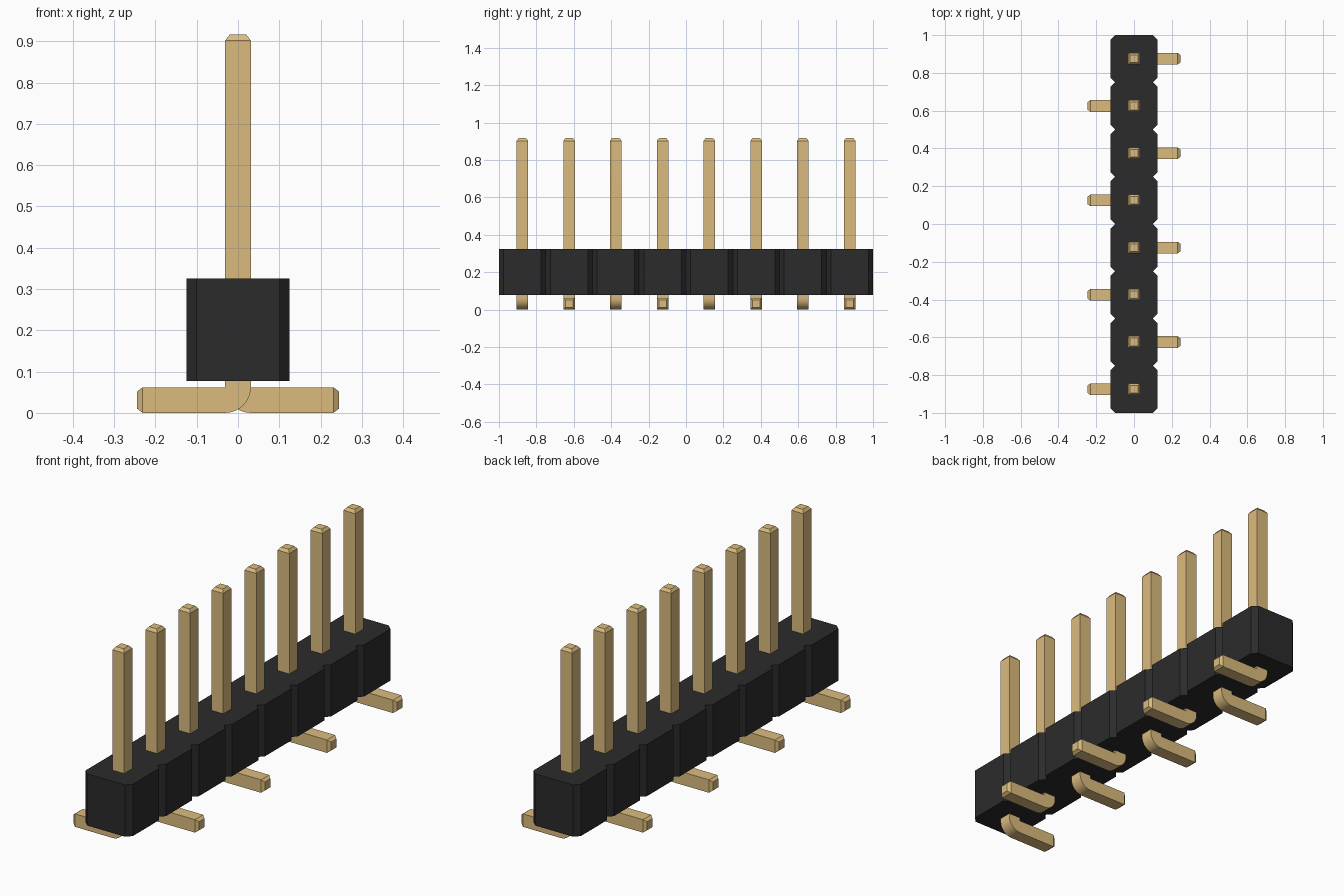
import bpy, bmesh, math
from mathutils import Vector

cube = bpy.data.objects.get("Cube")
if cube:
    bpy.data.objects.remove(cube, do_unlink=True)

PINS = 8
PITCH = 0.25
HALF = 0.125       # half width of the housing
CUT = 0.025        # corner cut of each housing cell
R = 0.031          # half thickness of a pin


def material(name, color):
    m = bpy.data.materials.new(name)
    m.use_nodes = True
    m.diffuse_color = color
    m.node_tree.nodes["Principled BSDF"].inputs["Base Color"].default_value = color
    return m


def prism(name, points, offset, mat, tips=()):
    """Extrude a closed outline; cap faces looking along a tip axis get a blunt point."""
    bm = bmesh.new()
    face = bm.faces.new([bm.verts.new(p) for p in points])
    side = bmesh.ops.extrude_face_region(bm, geom=[face])["geom"]
    bmesh.ops.translate(bm, vec=offset, verts=[v for v in side if isinstance(v, bmesh.types.BMVert)])
    bmesh.ops.recalc_face_normals(bm, faces=bm.faces)
    for axis in tips:
        far = max(bm.faces, key=lambda f: f.calc_center_median().dot(axis))
        bmesh.ops.inset_individual(bm, faces=[far], thickness=0.015, depth=0.014)
    mesh = bpy.data.meshes.new(name)
    bm.to_mesh(mesh)
    bm.free()
    mesh.materials.append(mat)
    obj = bpy.data.objects.new(name, mesh)
    bpy.context.collection.objects.link(obj)
    return obj


black = material("black plastic", (0.024, 0.024, 0.024, 1))
gold = material("gold metal", (0.71, 0.50, 0.21, 1))

# Housing: a row of cells with cut corners, one continuous outline
edge = []
for i in range(PINS):
    y = -1 + i * PITCH
    edge += [(HALF - CUT, y), (HALF, y + CUT), (HALF, y + PITCH - CUT)]
edge.append((HALF - CUT, 1))
outline = edge + [(-x, y) for x, y in reversed(edge)]
prism("housing", [(x, y, 0.077) for x, y in outline], (0, 0, 0.248), black)

# Pins: upright post, rounded heel and a foot that alternates sides
for i in range(PINS):
    s = 1 if i % 2 else -1
    y = -1 + PITCH * (i + 0.5) - R
    heel = [(R - 2 * R * math.cos(a), 2 * R - 2 * R * math.sin(a))
            for a in (math.pi / 2 * k / 8 for k in range(9))]
    side = [(R, 0.902), (-R, 0.902)] + heel + [(0.231, 0), (0.231, 2 * R), (R, 2 * R)]
    pin = prism(f"pin_{i + 1}", [(s * x, y, z) for x, z in side], (0, 2 * R, 0), gold,
                (Vector((0, 0, 1)), Vector((s, 0, 0))))
    bpy.ops.object.select_all(action='DESELECT')
    pin.select_set(True)
    bpy.context.view_layer.objects.active = pin
    bpy.ops.object.shade_smooth_by_angle(angle=math.radians(30))
